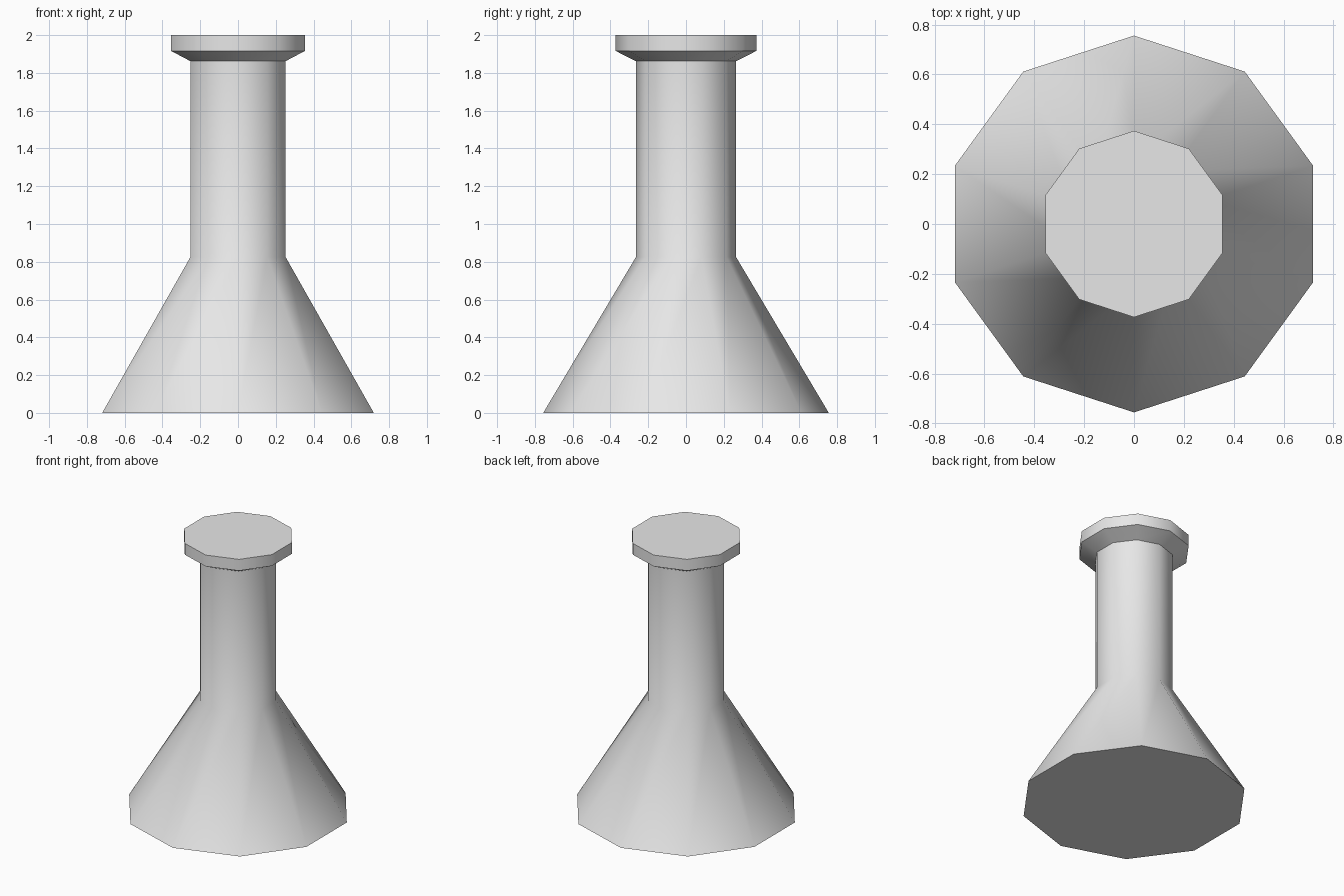
import bpy
import bmesh
import math

SIDES = 10

cube = bpy.data.objects.get("Cube")
if cube:
    bpy.data.objects.remove(cube, do_unlink=True)

# Single plain grey
grey = bpy.data.materials.new("light_grey")
grey.use_nodes = True
colour = (0.8, 0.8, 0.8, 1.0)
grey.diffuse_color = colour
grey.node_tree.nodes["Principled BSDF"].inputs["Base Color"].default_value = colour


def lathe(name, profile):
    """Stack rings of (radius, height) into a closed faceted solid."""
    bm = bmesh.new()
    rings = []
    for radius, z in profile:
        ring = []
        for i in range(SIDES):
            a = math.pi / 2 + math.tau * i / SIDES
            ring.append(bm.verts.new((radius * math.cos(a), radius * math.sin(a), z)))
        rings.append(ring)
    for low, high in zip(rings, rings[1:]):
        for i in range(SIDES):
            j = (i + 1) % SIDES
            bm.faces.new((low[i], low[j], high[j], high[i]))
    bm.faces.new(rings[0][::-1])
    bm.faces.new(rings[-1])
    mesh = bpy.data.meshes.new(name)
    bm.to_mesh(mesh)
    bm.free()
    mesh.materials.append(grey)
    obj = bpy.data.objects.new(name, mesh)
    bpy.context.collection.objects.link(obj)
    return obj


# Conical base, straight neck, flared underside and flat rim
flask = lathe("flask", [(0.756, 0), (0.265, 0.825), (0.265, 1.862),
                        (0.374, 1.917), (0.374, 2.0)])

# Rounded sides, crisp rim and base edges
bpy.ops.object.select_all(action="DESELECT")
flask.select_set(True)
bpy.context.view_layer.objects.active = flask
bpy.ops.object.shade_smooth_by_angle(angle=math.radians(45))
